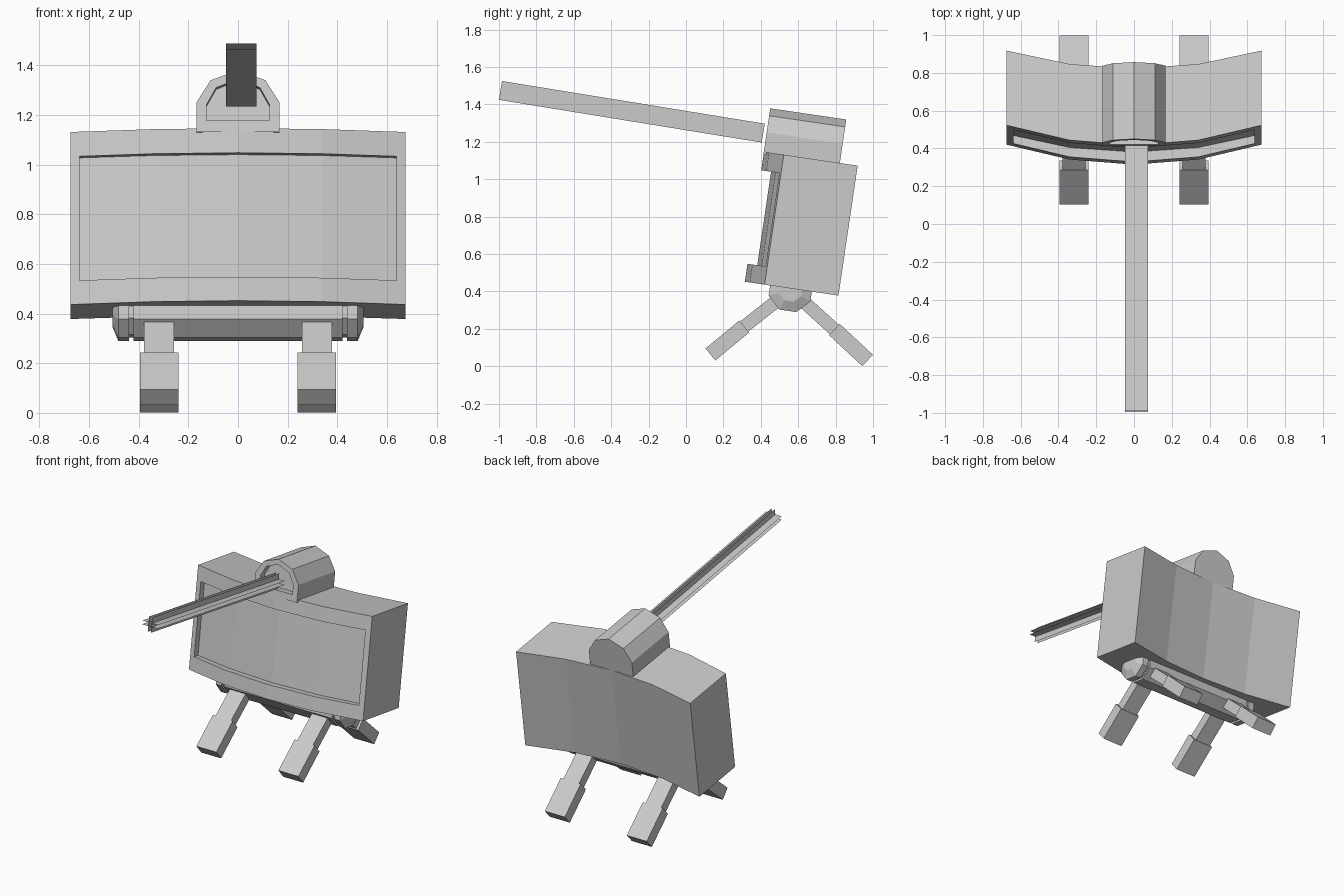
import bpy, bmesh, math
from mathutils import Vector, Matrix

if "Cube" in bpy.data.objects:
    bpy.data.objects.remove(bpy.data.objects["Cube"])

TILT = Matrix.Rotation(math.radians(-8.4), 4, 'X')   # body leans backwards


def loft(name, rings, matrix=None):
    """Skin a list of equal-length point rings and cap both ends."""
    bm = bmesh.new()
    loops = [[bm.verts.new(p) for p in ring] for ring in rings]
    n = len(loops[0])
    for a, b in zip(loops, loops[1:]):
        for i in range(n):
            j = (i + 1) % n
            bm.faces.new((a[i], a[j], b[j], b[i]))
    bm.faces.new(loops[0][::-1])
    bm.faces.new(loops[-1])
    bmesh.ops.recalc_face_normals(bm, faces=bm.faces)
    if matrix:
        bm.transform(matrix)
    mesh = bpy.data.meshes.new(name)
    bm.to_mesh(mesh)
    bm.free()
    ob = bpy.data.objects.new(name, mesh)
    bpy.context.collection.objects.link(ob)
    return ob


def bow(x):
    """How far the curved body sweeps back at distance x from its middle."""
    x = abs(x)
    return 0.027 * x / 0.34 if x < 0.34 else 0.027 + 0.08 * (x - 0.34) / 0.335


def slab(name, half, front, back, low, high):
    rings = []
    for x in (-half, -0.34, 0, 0.34, half):
        f, b = front + bow(x), back + bow(x) * 0.9
        rings.append([(x, f, low), (x, b, low), (x, b, high), (x, f, high)])
    return loft(name, rings, TILT)


# Curved body with a recessed front panel
body = slab("body", 0.675, 0.245, 0.655, 0.493, 1.195)
cutter = slab("panel_cutter", 0.638, 0.10, 0.298, 0.59, 1.095)
cutter.hide_render = True
mod = body.modifiers.new("recess", 'BOOLEAN')
mod.operation = 'DIFFERENCE'
mod.solver = 'EXACT'
mod.object = cutter
bpy.context.view_layer.objects.active = body
bpy.ops.object.modifier_apply(modifier=mod.name)
bpy.data.objects.remove(cutter)


# Sight housing on top, with a hollow front
def arch(y, half):
    pts = half + [(-x, z) for x, z in half[-2::-1]]
    return [(x, y, z) for x, z in pts]


outer = [(0.167, 1.18), (0.167, 1.30), (0.11, 1.39), (0, 1.43)]
inner = [(0.127, 1.225), (0.127, 1.29), (0.088, 1.36), (0, 1.395)]
loft("sight_housing", [arch(0.655, outer), arch(0.244, outer),
                       arch(0.244, inner), arch(0.295, inner)], TILT)

# Hinge bar with grooves and domed ends
half_steps = [(0.42, 0.122), (0.42, 0.108), (0.438, 0.108), (0.438, 0.122),
              (0.482, 0.122), (0.505, 0.065)]
steps = [(-x, r) for x, r in reversed(half_steps)] + half_steps
rings = []
for x, r in steps:
    angles = [math.radians(22.5 + 45 * i) for i in range(8)]
    rings.append([(x, r * math.cos(a), r * math.sin(a)) for a in angles])
loft("hinge_bar", rings, Matrix.Translation((0, 0.56, 0.408)) @ TILT)


# Four splayed legs, each a narrow upper bar and a wider foot bar
def bar(name, x, start, end, width, thick):
    a, b = Vector((x, *start)), Vector((x, *end))
    d = (b - a).normalized()
    n = Vector((0, -d.z, d.y)) * thick / 2
    w = Vector((width / 2, 0, 0))
    loft(name, [[p + w + n, p + w - n, p - w - n, p - w + n] for p in (a, b)])


hinge = (0.56, 0.408)
for side, x in (("left", -0.318), ("right", 0.318)):
    for end, knee, foot in (("front", (0.311, 0.212), (0.1305, 0.063)),
                            ("back", (0.7935, 0.196), (0.971, 0.031))):
        bar(f"{end}_{side}_upper_leg", x, hinge, knee, 0.122, 0.07)
        bar(f"{end}_{side}_foot", x, knee, foot, 0.155, 0.083)

# Sight beam: crossed pairs of thin sheets
back, front = Vector((0.013, 0.413, 1.2465)), Vector((0.013, -0.992, 1.4745))
d = (front - back).normalized()
across, up = Vector((1, 0, 0)), Vector((0, -d.z, d.y))
if up.z < 0:
    up.negate()
bm = bmesh.new()
for wide, size, shift in ((across, 0.061, up), (up, 0.051, across)):
    for s in (-0.0125, 0.0125):
        corners = [back - wide * size, back + wide * size,
                   front + wide * size, front - wide * size]
        bm.faces.new([bm.verts.new(c + shift * s) for c in corners])
mesh = bpy.data.meshes.new("sight_beam")
bm.to_mesh(mesh)
bm.free()
bpy.context.collection.objects.link(bpy.data.objects.new("sight_beam", mesh))
